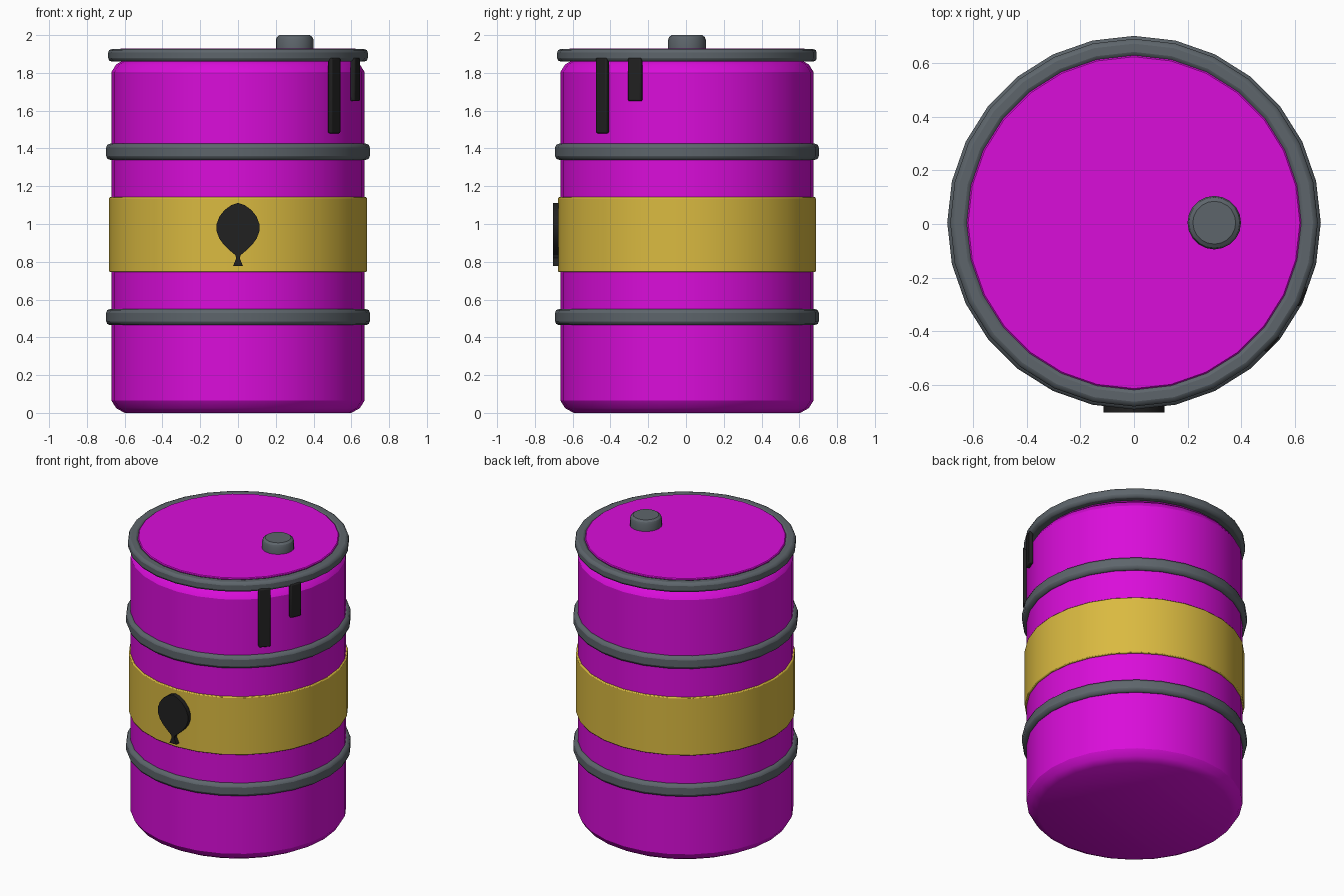
import bpy, bmesh
from math import sin, cos, pi, radians

cube = bpy.data.objects.get("Cube")
if cube:
    bpy.data.objects.remove(cube, do_unlink=True)

SIDES = 28
CENTRE_Y = 0.005


def material(name, rgb):
    mat = bpy.data.materials.new(name)
    mat.use_nodes = True
    mat.diffuse_color = (*rgb, 1)
    mat.node_tree.nodes["Principled BSDF"].inputs["Base Color"].default_value = (*rgb, 1)
    return mat


magenta = material("magenta paint", (0.7, 0.004, 0.7))
yellow = material("yellow paint", (0.7, 0.49, 0.052))
grey = material("grey metal", (0.11, 0.13, 0.147))
black = material("black", (0.015, 0.015, 0.015))


def finish(name, bm, mat, location=(0, 0, 0), turn=0, bevel=0, segments=2):
    """Turn a bmesh into a shaded object, with optional bevelled edges."""
    bmesh.ops.recalc_face_normals(bm, faces=bm.faces)
    mesh = bpy.data.meshes.new(name)
    bm.to_mesh(mesh)
    bm.free()
    mesh.materials.append(mat)
    obj = bpy.data.objects.new(name, mesh)
    obj.location = location
    obj.rotation_euler.z = turn
    bpy.context.collection.objects.link(obj)
    bpy.ops.object.select_all(action="DESELECT")
    obj.select_set(True)
    bpy.context.view_layer.objects.active = obj
    bpy.ops.object.shade_smooth_by_angle(angle=radians(30))
    if bevel:
        mod = obj.modifiers.new("Bevel", "BEVEL")
        mod.width = bevel
        mod.segments = segments
        mod.limit_method = "ANGLE"
        mod.angle_limit = radians(40)
    return obj


def lathe(name, profile, mat, closed=False, x=0, sides=SIDES, **kw):
    """Spin a (radius, height) profile; open profiles get flat end caps."""
    bm = bmesh.new()
    rings = [[bm.verts.new((r * cos(2 * pi * i / sides), r * sin(2 * pi * i / sides), z))
              for i in range(sides)] for r, z in profile]
    pairs = list(zip(rings, rings[1:]))
    if closed:
        pairs.append((rings[-1], rings[0]))
    else:
        bm.faces.new(rings[0])
        bm.faces.new(rings[-1])
    for low, high in pairs:
        for i in range(sides):
            j = (i + 1) % sides
            bm.faces.new((low[i], low[j], high[j], high[i]))
    return finish(name, bm, mat, (x, CENTRE_Y, 0), **kw)


def hoop(name, inner, outer, bottom, top, mat, bevel):
    return lathe(name, [(inner, bottom), (outer, bottom), (outer, top), (inner, top)],
                 mat, closed=True, bevel=bevel)


# Drum body with chamfered ends, and the lid
lathe("drum_body", [(0.6, 0), (0.645, 0.025), (0.67, 0.065),
                    (0.67, 1.805), (0.645, 1.845), (0.6, 1.87)], magenta)
lathe("lid", [(0.625, 1.86), (0.625, 1.925), (0.62, 1.93)], magenta)

# Rim, reinforcing hoops and painted band
hoop("top_rim", 0.62, 0.687, 1.86, 1.926, grey, 0.018)
hoop("upper_hoop", 0.65, 0.698, 1.34, 1.425, grey, 0.02)
hoop("lower_hoop", 0.65, 0.698, 0.465, 0.55, grey, 0.02)
hoop("middle_band", 0.65, 0.682, 0.745, 1.142, yellow, 0.006)

# Filler cap
lathe("filler_cap", [(0.1, 1.925), (0.1, 1.975), (0.094, 1.99), (0.08, 2.0)],
      grey, x=0.3, sides=20)

# Balloon emblem: half outline from top to tail, mirrored
half = [(0.035, 1.10), (0.07, 1.075), (0.098, 1.04), (0.113, 1.0), (0.114, 0.965),
        (0.1, 0.925), (0.075, 0.89), (0.04, 0.857), (0.014, 0.835), (0.009, 0.82),
        (0.026, 0.778)]
outline = [(0, 1.112)] + half + [(-x, z) for x, z in reversed(half)]
bm = bmesh.new()
face = bm.faces.new([bm.verts.new((x, -0.704, z)) for x, z in outline])
solid = bmesh.ops.extrude_face_region(bm, geom=[face])
bmesh.ops.translate(bm, vec=(0, 0.03, 0),
                    verts=[v for v in solid["geom"] if isinstance(v, bmesh.types.BMVert)])
finish("balloon_emblem", bm, black)

# Drips running down from the rim
for name, angle, bottom, top in (("long_drip", -41.3, 1.48, 1.88),
                                 ("short_drip", -23.8, 1.65, 1.88)):
    a = radians(angle)
    bm = bmesh.new()
    bmesh.ops.create_cube(bm, size=1)
    bmesh.ops.scale(bm, vec=(0.028, 0.076, top - bottom), verts=bm.verts)
    finish(name, bm, black, (0.678 * cos(a), CENTRE_Y + 0.678 * sin(a), (bottom + top) / 2),
           turn=a, bevel=0.008)
